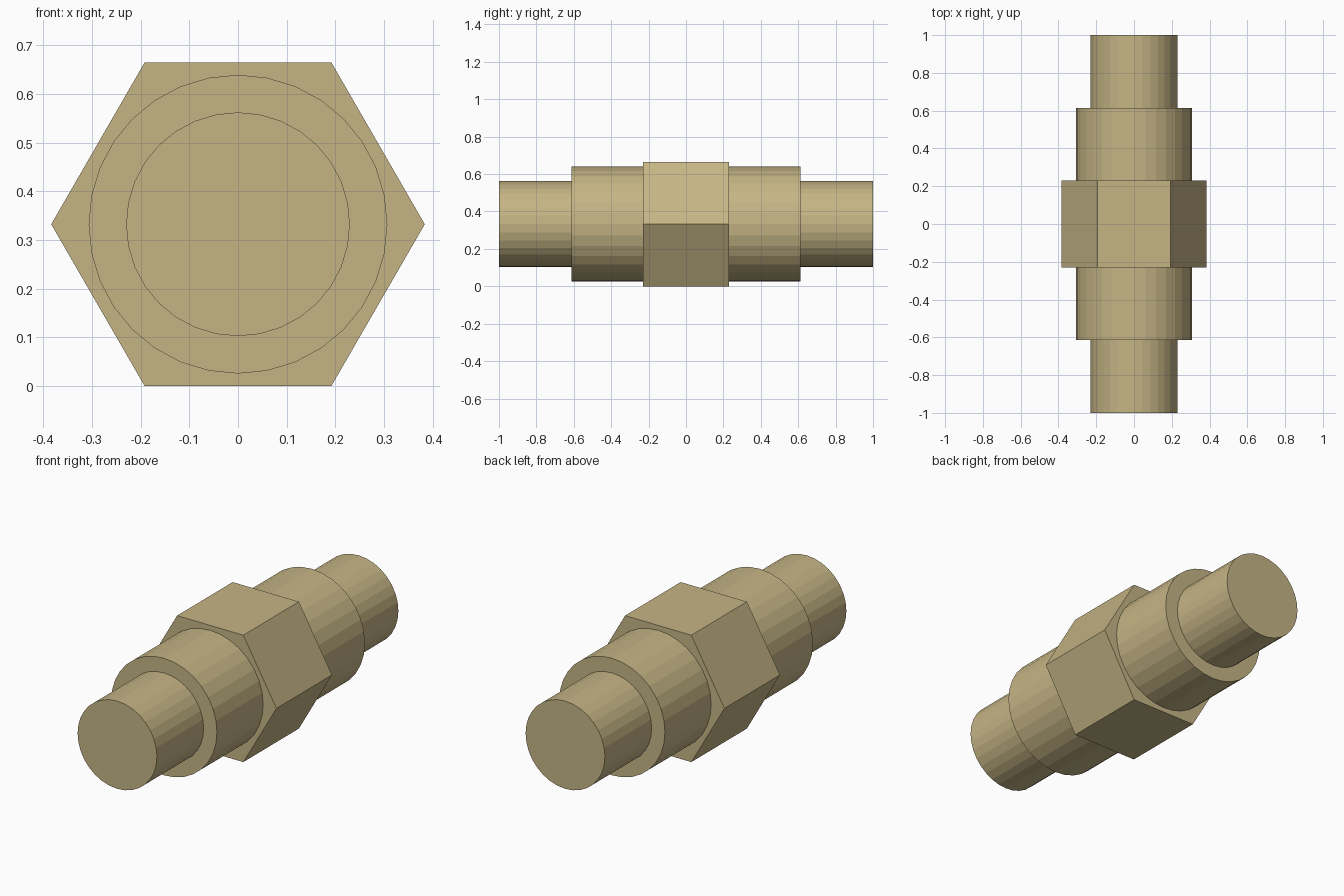
import bpy
from math import radians

cube = bpy.data.objects.get("Cube")
if cube:
    bpy.data.objects.remove(cube, do_unlink=True)

# Brass colour
brass = bpy.data.materials.new("brass")
brass.use_nodes = True
colour = (0.56, 0.46, 0.235, 1.0)
brass.diffuse_color = colour
brass.node_tree.nodes["Principled BSDF"].inputs["Base Color"].default_value = colour

HEX_RADIUS = 0.384
AXIS_Z = HEX_RADIUS * 0.866


def barrel(name, sides, radius, y0, y1, roll=0):
    """Flat-faced prism lying along y, from y0 to y1."""
    bpy.ops.mesh.primitive_cylinder_add(
        vertices=sides, radius=radius, depth=abs(y1 - y0),
        location=(0, (y0 + y1) / 2, AXIS_Z),
        rotation=(radians(90), radians(roll), 0))
    part = bpy.context.object
    part.name = name
    part.data.materials.append(brass)
    bpy.ops.object.transform_apply(location=True, rotation=True, scale=True)
    return part


# Hexagonal nut in the middle, flats at top and bottom
barrel("hex_nut", 6, HEX_RADIUS, -0.23, 0.23, roll=30)

# Stepped collar and pipe end on both sides
for side, sign in (("front", -1), ("back", 1)):
    barrel(side + "_collar", 32, 0.307, sign * 0.23, sign * 0.613)
    barrel(side + "_pipe_end", 32, 0.23, sign * 0.613, sign)
